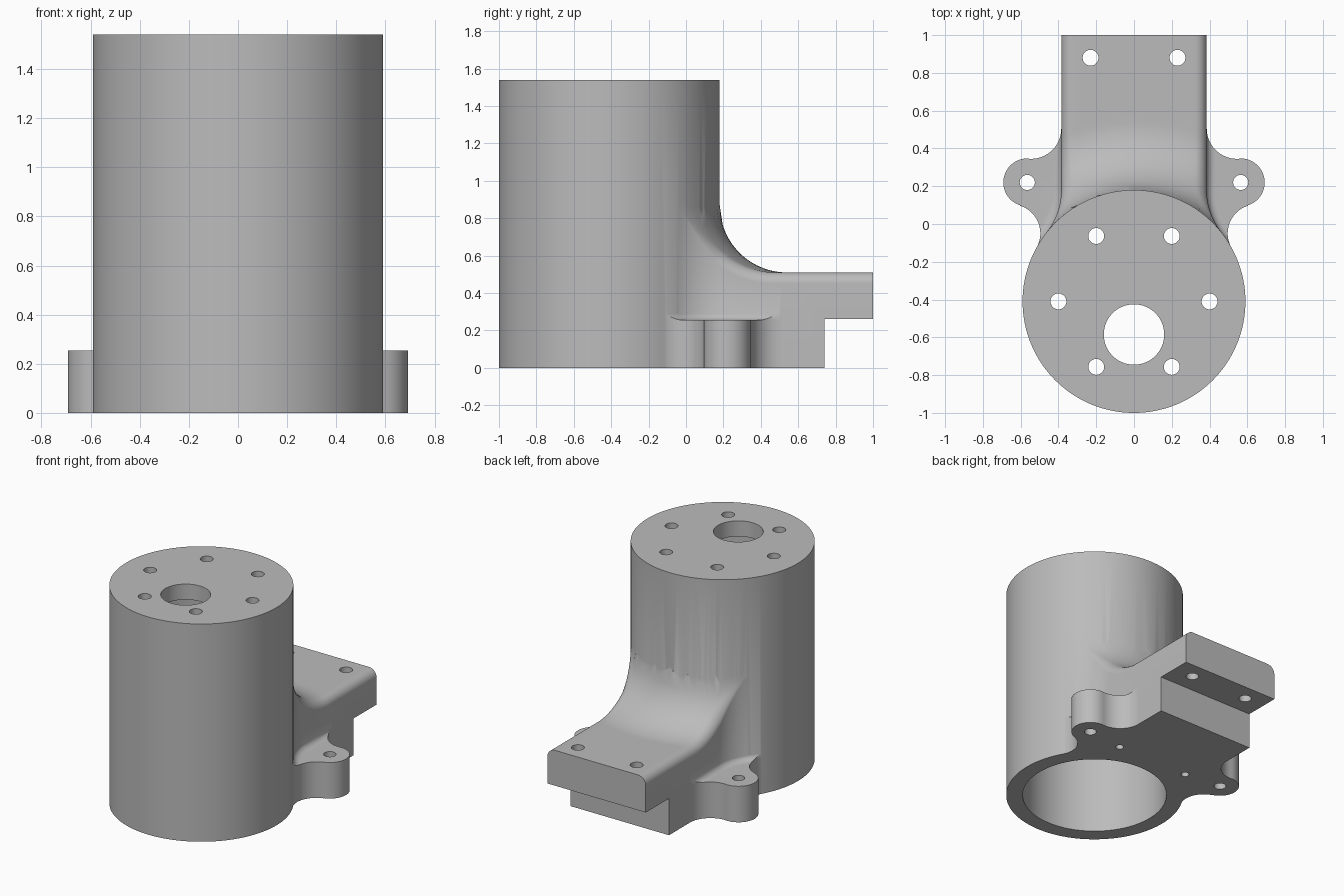
import bpy, bmesh
from math import sin, cos, pi, radians, hypot, sqrt, atan2

if "Cube" in bpy.data.objects:
    bpy.data.objects.remove(bpy.data.objects["Cube"])

AXIS_Y, R = -0.41, 0.59          # tower axis and radius
HALF, FIL = 0.385, 0.36          # arm half width, large fillet radius
TOP, ARM_Z, EAR_Z = 1.54, 0.51, 0.255
FX, FY = HALF + FIL, 0.18        # centre of the side fillet
LOW = -0.1                       # everything starts lower and is trimmed flat

grey = bpy.data.materials.new("plain grey")
grey.diffuse_color = (0.5, 0.5, 0.5, 1)
grey.use_nodes = True
grey.node_tree.nodes["Principled BSDF"].inputs["Base Color"].default_value = (0.5, 0.5, 0.5, 1)


def finish(name, bm):
    bmesh.ops.recalc_face_normals(bm, faces=bm.faces)
    mesh = bpy.data.meshes.new(name)
    bm.to_mesh(mesh)
    bm.free()
    mesh.materials.append(grey)
    ob = bpy.data.objects.new(name, mesh)
    bpy.context.collection.objects.link(ob)
    return ob


def loft(name, rings):
    """Closed solid through rings of equal point count."""
    bm = bmesh.new()
    vs = [[bm.verts.new(p) for p in ring] for ring in rings]
    n = len(vs[0])
    for a, b in zip(vs, vs[1:]):
        for i in range(n):
            bm.faces.new((a[i], a[(i + 1) % n], b[(i + 1) % n], b[i]))
    bm.faces.new(vs[0])
    bm.faces.new(vs[-1])
    return finish(name, bm)


def prism(name, pts, z0, z1):
    return loft(name, [[(x, y, z) for x, y in pts] for z in (z0, z1)])


def arc(cx, cy, r, a0, a1, n):
    return [(cx + r * cos(radians(a0 + (a1 - a0) * i / n)),
             cy + r * sin(radians(a0 + (a1 - a0) * i / n))) for i in range(n + 1)]


def cylinder(name, x, y, r, z0, z1, n=40):
    return prism(name, arc(x, y, r, 0, 360, n)[:-1], z0, z1)


def combine(target, other, op):
    mod = target.modifiers.new(op, "BOOLEAN")
    mod.operation, mod.solver, mod.object = op, "EXACT", other
    bpy.context.view_layer.objects.active = target
    bpy.ops.object.modifier_apply(modifier=mod.name)
    bpy.data.objects.remove(other)


def arm_height(x, y, gap):
    """Sweep from the tower into the flat arm, with a rounded side edge."""
    rho = hypot(x, y - AXIS_Y)
    reach = min(max(R + FIL - rho, 0), FIL)
    z = ARM_Z + FIL - sqrt(FIL ** 2 - reach ** 2)
    r = min(0.06, max(rho - R, 0) * 0.6)
    t = min(max(gap, 0), r)
    return z - (r - sqrt(max(r * r - (r - t) ** 2, 0)))


def arm():
    ys = [-0.04 + 0.22 * i / 16 for i in range(16)]
    ys += [FY + 0.4 * i / 24 for i in range(24)] + [0.58, 0.74, 1.0]
    edge = [0.06 * (1 - cos(pi / 2 * i / 8)) for i in range(9)]
    rings = []
    for y in ys:
        w = FX - sqrt(FIL ** 2 - (FY - y) ** 2) if y < FY else HALF
        half = [w - e for e in edge] + [(w - 0.06) * (1 - i / 10) for i in range(1, 10)]
        xs = half + [0] + [-x for x in reversed(half)]
        ring = []
        for x in xs:
            gap = hypot(FX - abs(x), y - FY) - FIL if y < FY else HALF - abs(x)
            ring.append((x, y, arm_height(x, y, gap)))
        rings.append(ring + [(-w, y, LOW), (w, y, LOW)])
    return loft("arm", rings)


def ear(side):
    # outline: concave blend, round lug, concave blend
    pts = arc(0.545, 0.505, 0.16, 180, 274, 16)
    pts += arc(0.565, 0.22, 0.127, 94, -72, 28)
    pts += arc(0.65, -0.05, 0.154, 107.5, 209, 16)
    pts += [(0.3, -0.1), (0.3, 0.505)]
    pts = [(side * x, y) for x, y in pts]
    lug = prism("ear", pts, LOW, EAR_Z)
    # small fillet where the lug top meets the body wall
    f, rings = 0.045, []
    end = 180 + math_angle()
    for i in range(7):
        a = pi / 2 * i / 6
        d, z = f * (1 - sin(a)) - 0.002, EAR_Z + f * (1 - cos(a))
        wall = [(HALF + d, 0.6)] + arc(FX, FY, FIL - d, 180, end, 16)
        wall += arc(0, AXIS_Y, R + d, end - 180, 20, 10)[1:] + [(0.3, -0.2), (0.3, 0.6)]
        rings.append([(side * x, y, z) for x, y in wall])
    rings.insert(0, [(x, y, EAR_Z - 0.03) for x, y, z in rings[0]])
    skirt = loft("ear_fillet", rings)
    combine(skirt, prism("ear_limit", pts, EAR_Z - 0.02, EAR_Z + 0.1), "INTERSECT")
    combine(lug, skirt, "UNION")
    return lug


def math_angle():
    return atan2(FY - AXIS_Y, FX) * 180 / pi


# solid parts
housing = cylinder("housing", 0, AXIS_Y, R, LOW, TOP, 128)
combine(housing, arm(), "UNION")
for side in (-1, 1):
    combine(housing, ear(side), "UNION")

# flat base, undercut of the arm tip and main bore
def box(name, y0, y1, z0, z1):
    return prism(name, [(-2, y0), (2, y0), (2, y1), (-2, y1)], z0, z1)


cutters = [box("base_trim", -2, 2, -1, 0), box("undercut", 0.74, 2, -0.5, 0.26),
           cylinder("bore", 0, AXIS_Y, 0.48, -0.5, TOP - 0.11, 96),
           cylinder("shaft_hole", 0, -0.585, 0.16, 1, 2, 64)]
# ring of screw holes in the top
cutters += [cylinder("top_hole", x, y, 0.042, 1, 2)
            for x, y in arc(0, AXIS_Y, 0.4, 0, 300, 5)]
# holes in the arm tip, the ears and the underside
for s in (-1, 1):
    cutters += [cylinder("arm_hole", s * 0.23, 0.88, 0.042, 0.1, 1),
                cylinder("ear_hole", s * 0.565, 0.22, 0.04, -0.5, 0.5),
                cylinder("base_hole", s * 0.285, 0.19, 0.027, -0.5, 0.3)]
for c in cutters:
    combine(housing, c, "DIFFERENCE")

# shading
bpy.ops.object.select_all(action="DESELECT")
housing.select_set(True)
bpy.context.view_layer.objects.active = housing
bpy.ops.object.shade_smooth_by_angle(angle=radians(30))
